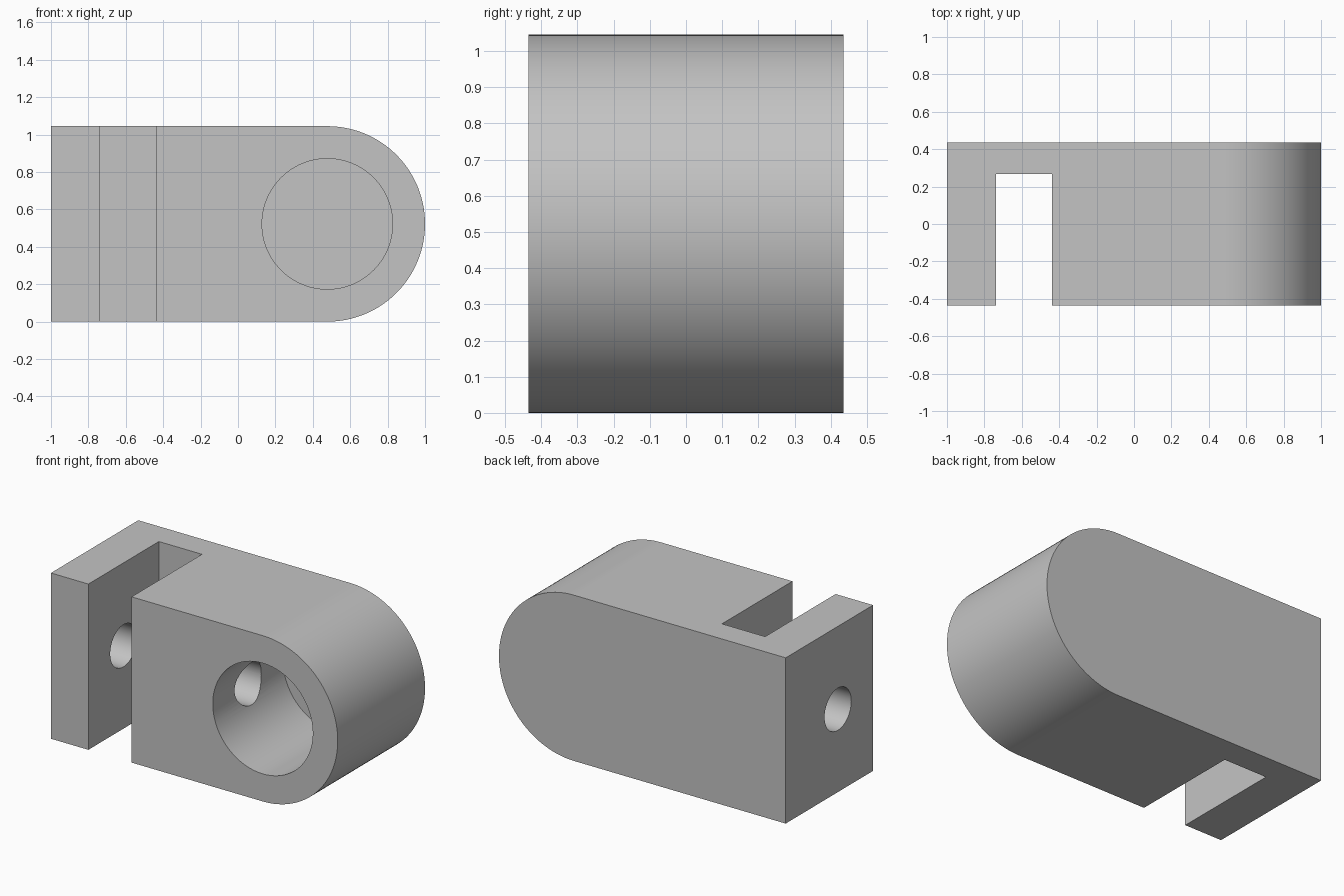
import bpy
import bmesh
from math import radians, sin, cos, pi
from mathutils import Matrix, Vector

cube = bpy.data.objects.get("Cube")
if cube:
    bpy.data.objects.remove(cube, do_unlink=True)

HEIGHT = 1.045
RADIUS = HEIGHT / 2
HALF_DEPTH = 0.435
EYE_X = 1 - RADIUS      # axis of the rounded end
FLOOR_Y = 0.267         # inner end of slot and bore
ARC_STEPS = 64

grey = bpy.data.materials.new("plain grey")
grey.use_nodes = True
grey.diffuse_color = (0.55, 0.55, 0.55, 1)
grey.node_tree.nodes["Principled BSDF"].inputs["Base Color"].default_value = grey.diffuse_color


def finish(name, bm):
    bmesh.ops.recalc_face_normals(bm, faces=bm.faces)
    mesh = bpy.data.meshes.new(name)
    bm.to_mesh(mesh)
    bm.free()
    mesh.materials.append(grey)
    obj = bpy.data.objects.new(name, mesh)
    bpy.context.collection.objects.link(obj)
    return obj


def cylinder(name, start, end, radius):
    start, end = Vector(start), Vector(end)
    axis = end - start
    turn = axis.to_track_quat("Z", "Y").to_matrix().to_4x4()
    bm = bmesh.new()
    bmesh.ops.create_cone(bm, cap_ends=True, segments=96, radius1=radius, radius2=radius,
                          depth=axis.length,
                          matrix=Matrix.Translation((start + end) / 2) @ turn)
    return finish(name, bm)


def box(name, low, high):
    low, high = Vector(low), Vector(high)
    bm = bmesh.new()
    bmesh.ops.create_cube(bm, size=1, matrix=Matrix.Translation((low + high) / 2)
                          @ Matrix.Diagonal((*(high - low), 1)))
    return finish(name, bm)


# Body: flat at one end, half round at the other
bm = bmesh.new()
outline = [(-1, HEIGHT), (-1, 0)]
for i in range(ARC_STEPS + 1):
    a = -pi / 2 + pi * i / ARC_STEPS
    outline.append((EYE_X + RADIUS * cos(a), RADIUS + RADIUS * sin(a)))
side = bm.faces.new([bm.verts.new((x, -HALF_DEPTH, z)) for x, z in outline])
wall = bmesh.ops.extrude_face_region(bm, geom=[side])
bmesh.ops.translate(bm, vec=(0, 2 * HALF_DEPTH, 0),
                    verts=[v for v in wall["geom"] if isinstance(v, bmesh.types.BMVert)])
body = finish("clevis_body", bm)

# Slot, blind bore, and the cross hole that opens into the bore
cutters = [
    box("slot_cutter", (-0.739, -1, -0.5), (-0.438, FLOOR_Y, 1.5)),
    cylinder("bore_cutter", (EYE_X, -1, RADIUS), (EYE_X, FLOOR_Y, RADIUS), 0.349),
    cylinder("cross_hole_cutter", (-1.5, -0.085, RADIUS), (EYE_X, -0.085, RADIUS), 0.133),
]

bpy.ops.object.select_all(action="DESELECT")
bpy.context.view_layer.objects.active = body
body.select_set(True)
for cutter in cutters:
    cutter.hide_render = True
    cut = body.modifiers.new(cutter.name, "BOOLEAN")
    cut.operation = "DIFFERENCE"
    cut.solver = "EXACT"
    cut.object = cutter
    bpy.ops.object.modifier_apply(modifier=cut.name)
    bpy.data.objects.remove(cutter, do_unlink=True)

# Smooth round walls, crisp edges, flat planes
bpy.ops.object.shade_smooth_by_angle(angle=radians(25))
normals = body.modifiers.new("flat_planes", "WEIGHTED_NORMAL")
normals.keep_sharp = True
